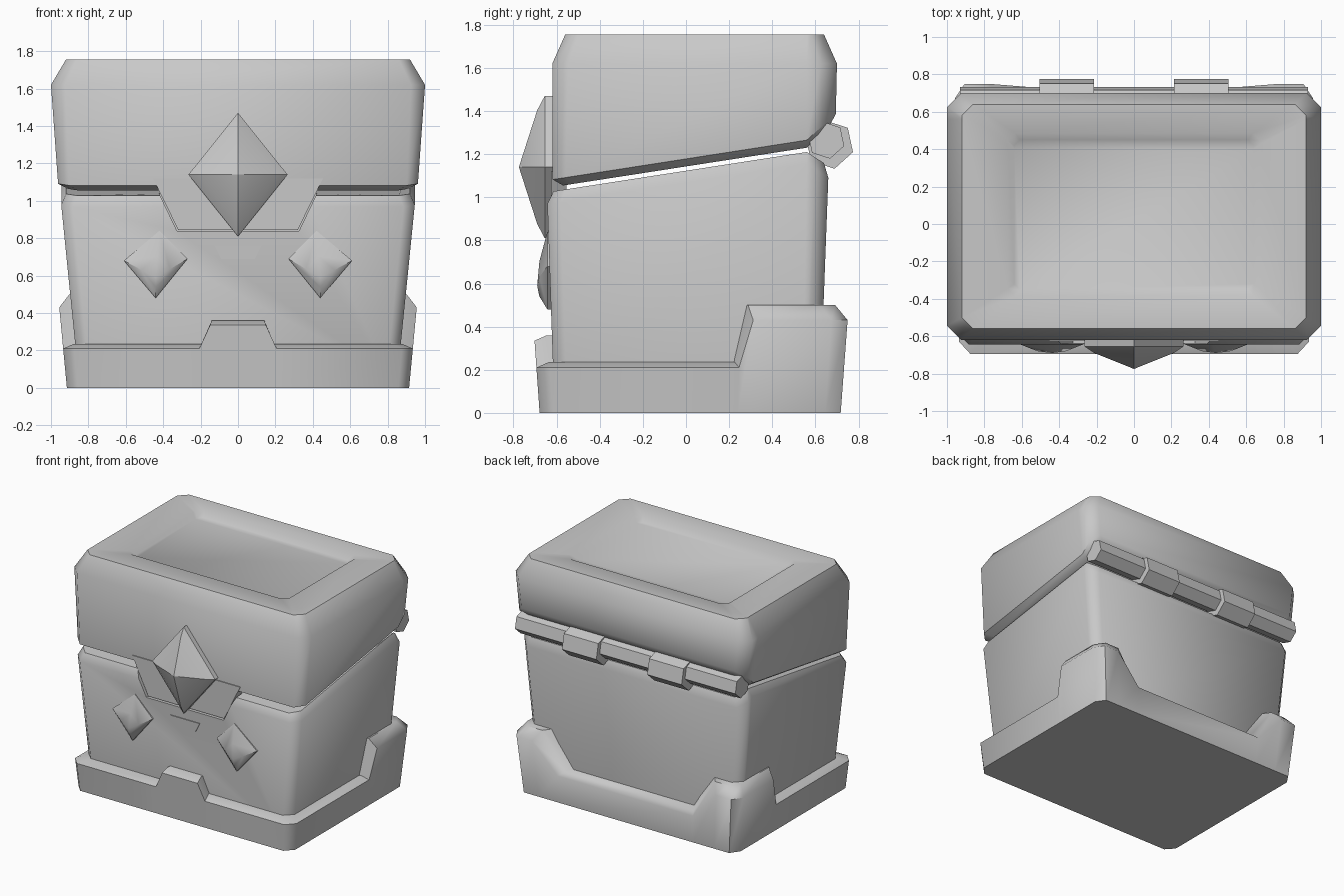
import bpy, bmesh, math

if "Cube" in bpy.data.objects:
    bpy.data.objects.remove(bpy.data.objects["Cube"])

grey = bpy.data.materials.new("plain_grey")
grey.diffuse_color = (0.58, 0.58, 0.58, 1)
grey.use_nodes = True
grey.node_tree.nodes["Principled BSDF"].inputs["Base Color"].default_value = grey.diffuse_color


def loft(name, rings, caps=(True, True), angle=50):
    """Skin a list of equal-length closed rings into one object."""
    bm = bmesh.new()
    vs = [[bm.verts.new(p) for p in r] for r in rings]
    n = len(rings[0])
    for a, b in zip(vs, vs[1:]):
        for i in range(n):
            j = (i + 1) % n
            bm.faces.new((a[i], a[j], b[j], b[i]))
    if caps[0]:
        bm.faces.new(vs[0][::-1])
    if caps[1]:
        bm.faces.new(vs[-1])
    bmesh.ops.remove_doubles(bm, verts=bm.verts, dist=1e-5)
    bmesh.ops.recalc_face_normals(bm, faces=bm.faces)
    me = bpy.data.meshes.new(name)
    bm.to_mesh(me)
    bm.free()
    me.materials.append(grey)
    ob = bpy.data.objects.new(name, me)
    bpy.context.collection.objects.link(ob)
    bpy.ops.object.select_all(action='DESELECT')
    ob.select_set(True)
    bpy.context.view_layer.objects.active = ob
    bpy.ops.object.shade_smooth_by_angle(angle=math.radians(angle))
    return ob


def mirror_ring(half):
    """Complete a right-hand half outline (front to back) on the left."""
    return half + [(-x, y, z) for x, y, z in reversed(half)]


def box_ring(x, y0, y1, c, zf):
    """Rectangle with cut corners, height given by a function of y."""
    pts = [(x - c, y0), (x, y0 + c), (x, min(0.56, y1 - c - 0.02)),
           (x, y1 - c), (x - c, y1)]
    return mirror_ring([(px, py, zf(py)) for px, py in pts])


def flat(z):
    return lambda y: z


def seam(dz, back):
    """Sloping seam between lid and body, turning at the hinge."""
    return lambda y: 1.05 + 0.155 * (y + 0.6) + dz + back * max(0, y - 0.56)


# tray with raised rear corners and a front tab
outline = [(0.15, -0.705, 0.36), (0.21, -0.705, 0.235), (0.89, -0.705, 0.235),
           (0.95, -0.64, 0.235), (0.95, 0.25, 0.235), (0.95, 0.31, 0.50),
           (0.95, 0.67, 0.50), (0.90, 0.745, 0.50), (0.77, 0.745, 0.50),
           (0.58, 0.745, 0.235)]


def tray_ring(inset, drop, bottom=False):
    half = []
    for x, y, h in outline:
        z = 0 if bottom else h - drop * (0.07 if h > 0.4 else 0.025)
        s = 0.963 + 0.1 * z
        kx = s * (1 - inset / 0.95)
        ky = s * (1 - inset / 0.72)
        half.append((x * kx, y * ky, z))
    return mirror_ring(half)


loft("base_tray", [tray_ring(0, 0, True), tray_ring(0, 1),
                   tray_ring(0.06, 0), tray_ring(0.2, 0)], caps=(True, False))

# chest body, flaring slightly upward
body = loft("body", [
    box_ring(0.855, -0.612, 0.622, 0.06, flat(0.08)),
    box_ring(0.945, -0.643, 0.66, 0.06, seam(-0.075, -0.8)),
    box_ring(0.92, -0.615, 0.64, 0.06, seam(-0.02, -0.8))])

# notch in the body front for the lid tongue
def tongue_ring(y, grow):
    g = grow
    return [(-0.32 - g, y, 0.845 - g), (0.32 + g, y, 0.845 - g),
            (0.455 + g, y, 1.12), (-0.455 - g, y, 1.12)]


cutter = loft("notch_cutter", [tongue_ring(-0.8, 0.006), tongue_ring(-0.55, 0.006)])
cutter.hide_render = True
mod = body.modifiers.new("notch", 'BOOLEAN')
mod.operation = 'DIFFERENCE'
mod.solver = 'EXACT'
mod.object = cutter
bpy.context.view_layer.objects.active = body
bpy.ops.object.modifier_apply(modifier="notch")
bpy.data.objects.remove(cutter)

# lid with sloped underside and recessed top panel
loft("lid", [
    box_ring(0.91, -0.57, 0.66, 0.06, seam(0.0, 0.75)),
    box_ring(0.962, -0.618, 0.695, 0.06, seam(0.035, 0.75)),
    box_ring(1.0, -0.62, 0.70, 0.075, flat(1.62)),
    box_ring(0.92, -0.56, 0.64, 0.06, flat(1.755)),
    box_ring(0.675, -0.385, 0.485, 0.04, flat(1.752)),
    box_ring(0.64, -0.35, 0.45, 0.03, flat(1.72))])
loft("lid_tongue", [tongue_ring(-0.625, 0), tongue_ring(-0.555, 0)])


# faceted diamonds
def diamond(name, cx, cz, corners, layers, apex):
    rings = []
    for s, y in layers:
        t = 1 - s
        rings.append([(cx + px * s + apex[0] * t, y, cz + pz * s + apex[1] * t)
                      for px, pz in corners])
    loft(name, rings, angle=30)


diamond("clasp_gem", 0, 1.14,
        [(0, -0.33), (0.265, 0), (0, 0.33), (-0.265, 0)],
        [(1, -0.58), (1, -0.655), (0.8, -0.69), (0, -0.775)], (0, 0))
for side, label in ((1, "right"), (-1, "left")):
    diamond("front_stud_" + label, side * 0.44, 0.67,
            [(0, -0.19), (side * 0.17, 0.01), (side * -0.02, 0.17), (side * -0.17, 0.02)],
            [(1, -0.60), (1, -0.643), (0.45, -0.68), (0, -0.69)], (0, -0.08))

# small plate beneath the tongue
loft("front_plate", [
    [(-0.09, y, 0.69), (0.09, y, 0.69), (0.125, y - 0.002, 0.76), (-0.125, y - 0.002, 0.76)]
    for y in (-0.632, -0.640)])


# hinge rod and sleeves
def hinge(name, x0, x1, y, z, r, turn):
    rings = []
    for x in (x0, x1):
        rings.append([(x, y + r * math.cos(a), z + r * math.sin(a))
                      for a in (math.radians(turn + 60 * i) for i in range(6))])
    loft(name, rings, angle=30)


hinge("hinge_rod", -0.93, 0.93, 0.65, 1.265, 0.088, -18)
for side, label in ((1, "right"), (-1, "left")):
    hinge("hinge_sleeve_" + label, side * 0.215, side * 0.505, 0.665, 1.245, 0.115, -18)
